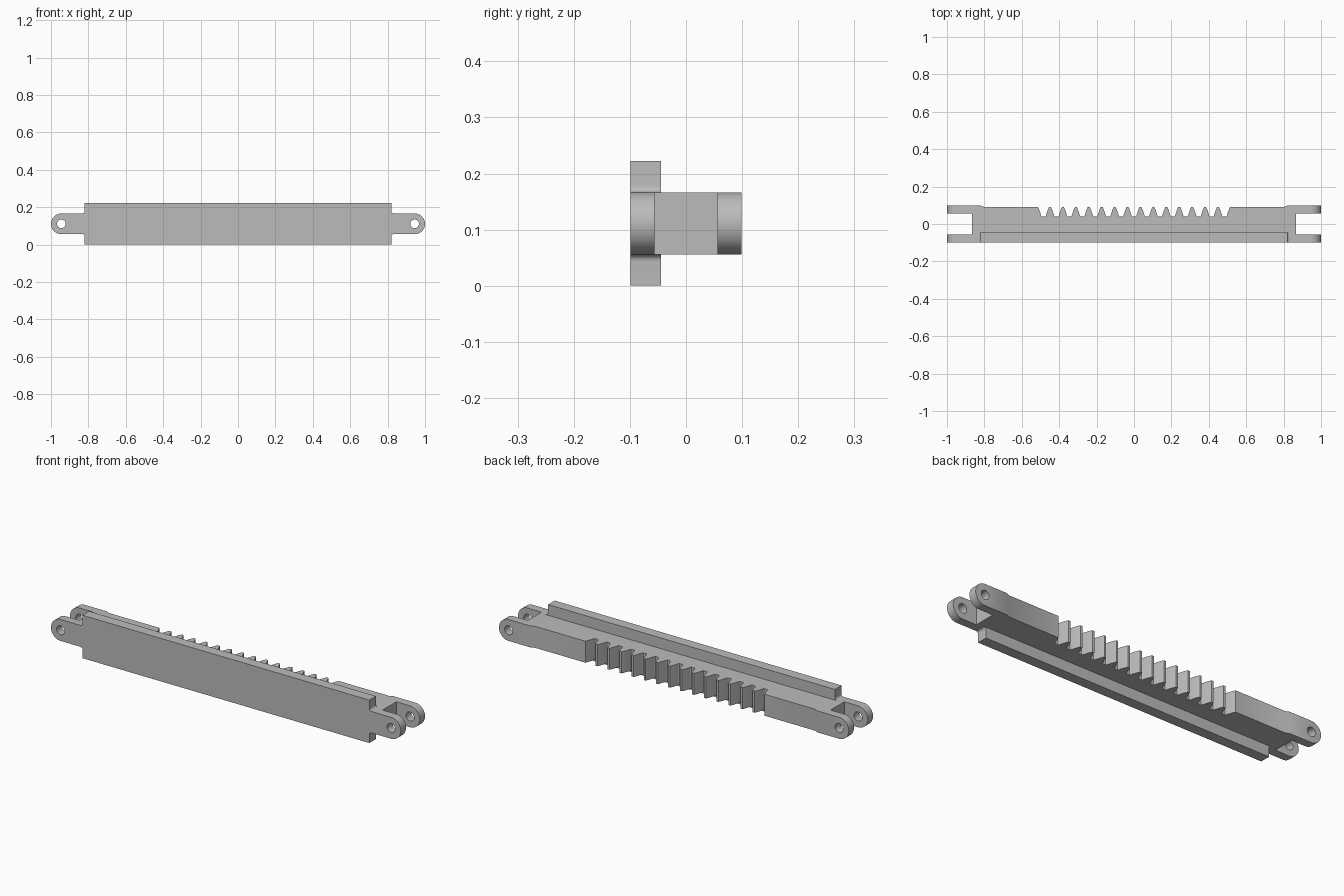
import bpy, bmesh, math

cube = bpy.data.objects.get("Cube")
if cube:
    bpy.data.objects.remove(cube, do_unlink=True)

grey = bpy.data.materials.new("plain_grey")
grey.use_nodes = True
grey.diffuse_color = (0.5, 0.5, 0.5, 1)
grey.node_tree.nodes["Principled BSDF"].inputs["Base Color"].default_value = (0.5, 0.5, 0.5, 1)

MID_Z = 0.111      # height of the pin axis
EAR_R = 0.0555     # ear radius and half height of the beam
PIN_X = 1 - EAR_R
END_X = 0.82       # end of the guide plate
FRONT, BACK = -0.099, 0.099
FACE_Y = 0.09      # rack face
ROOT_Y = 0.04      # bottom of the tooth gaps
PITCH, GAPS = 0.0691, 15


def arc(cx, cy, r, start, end, steps):
    angles = [math.radians(start + (end - start) * i / steps) for i in range(steps + 1)]
    return [(cx + r * math.cos(a), cy + r * math.sin(a)) for a in angles]


def prism(name, outline, axis, low, high):
    """Extrude a closed outline along z (xy outline) or y (xz outline)."""
    place = (lambda a, b, d: (a, b, d)) if axis == "z" else (lambda a, b, d: (a, d, b))
    bm = bmesh.new()
    face = bm.faces.new([bm.verts.new(place(a, b, low)) for a, b in outline])
    out = bmesh.ops.extrude_face_region(bm, geom=[face])
    for v in out["geom"]:
        if isinstance(v, bmesh.types.BMVert):
            v.co = place(v.co.x, v.co.y if axis == "z" else v.co.z, high)
    bmesh.ops.recalc_face_normals(bm, faces=bm.faces)
    mesh = bpy.data.meshes.new(name)
    bm.to_mesh(mesh)
    bm.free()
    mesh.materials.append(grey)
    obj = bpy.data.objects.new(name, mesh)
    bpy.context.collection.objects.link(obj)
    return obj


def combine(target, other, operation):
    """Apply a boolean and remove the other object."""
    mod = target.modifiers.new(operation, "BOOLEAN")
    mod.operation, mod.object, mod.solver = operation, other, "EXACT"
    bpy.context.view_layer.objects.active = target
    bpy.ops.object.modifier_apply(modifier=mod.name)
    bpy.data.objects.remove(other, do_unlink=True)


# Plan of the rack beam: forked ends, tooth gaps along the back
half_end = [(END_X - 0.02, FACE_Y), (END_X, BACK), (1, BACK), (1, 0.056),
            (0.866, 0.056), (0.866, -0.056), (1, -0.056), (1, FRONT)]
gap = [(-0.029, FACE_Y), (-0.022, 0.074), (-0.012, ROOT_Y + 0.003), (-0.009, ROOT_Y)]
gap += [(-x, y) for x, y in reversed(gap)]
teeth = [((i - (GAPS - 1) / 2) * PITCH + x, y) for i in range(GAPS) for x, y in gap]
plan = [(-x, y) for x, y in reversed(half_end)] + teeth + half_end
rack = prism("rack_beam", plan, "z", 0, 2 * MID_Z)

# Round the ears in side profile
bar = arc(PIN_X, MID_Z, EAR_R, -90, 90, 24) + arc(-PIN_X, MID_Z, EAR_R, 90, 270, 24)
combine(rack, prism("bar_outline", bar, "y", -0.2, 0.2), "INTERSECT")

# Guide plate, with small fillets where it meets the ears
F = 0.012
low, high = MID_Z - EAR_R, MID_Z + EAR_R
right = [(END_X, 0)] + arc(END_X + F, low - F, F, 180, 90, 6)
right += arc(END_X + F, high + F, F, 270, 180, 6) + [(END_X, 2 * MID_Z)]
plate = right + [(-x, z) for x, z in reversed(right)]
combine(rack, prism("guide_plate", plate, "y", FRONT, -0.045), "UNION")

# Pin holes through both ears
for side in (-1, 1):
    hole = arc(side * PIN_X, MID_Z, 0.023, 0, 352.5, 47)
    combine(rack, prism("pin_hole", hole, "y", -0.2, 0.2), "DIFFERENCE")

bpy.ops.object.select_all(action="DESELECT")
rack.select_set(True)
bpy.context.view_layer.objects.active = rack
bpy.ops.object.shade_smooth_by_angle(angle=math.radians(25))
